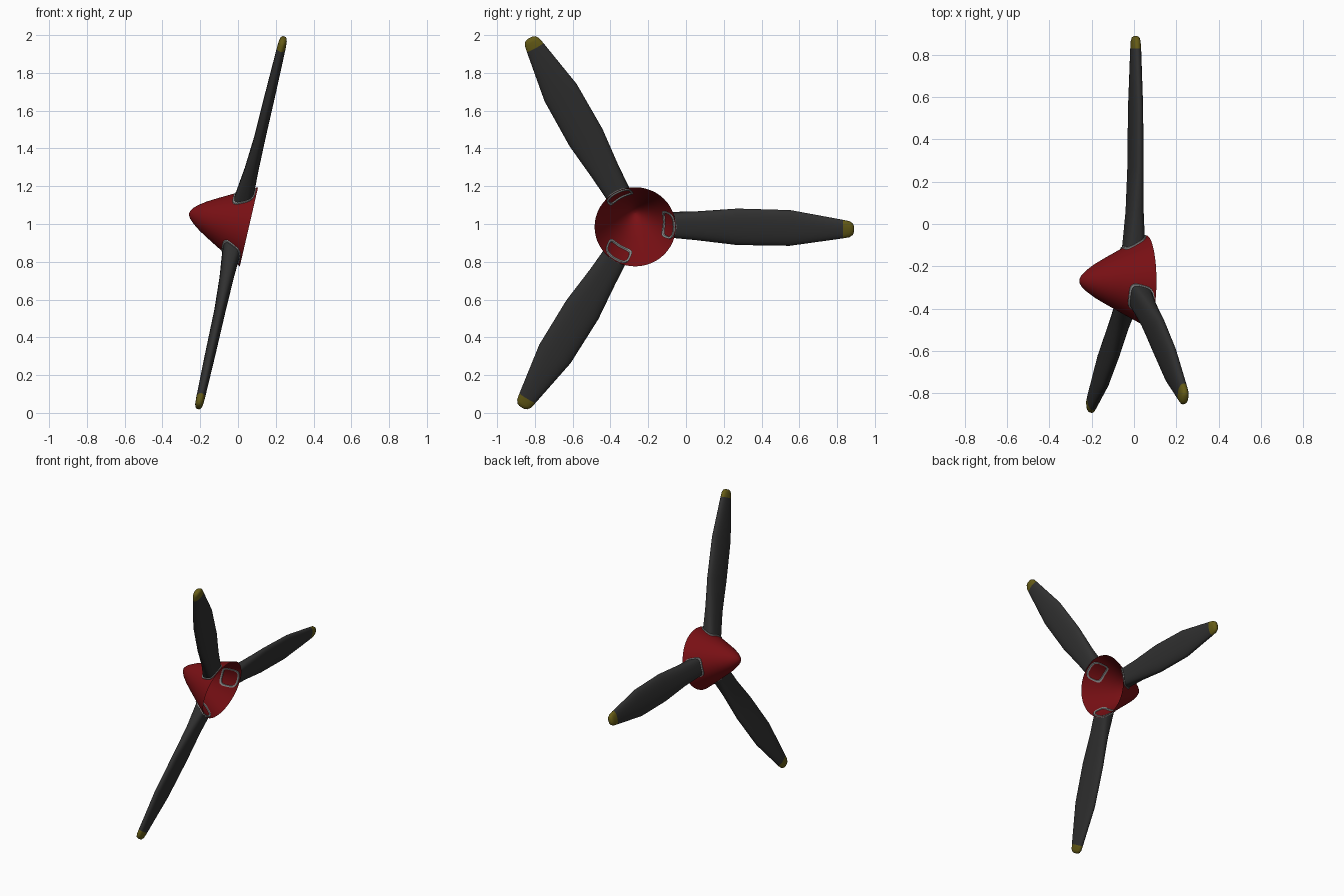
import bpy, bmesh, math
from mathutils import Vector

if "Cube" in bpy.data.objects:
    bpy.data.objects.remove(bpy.data.objects["Cube"])

TILT = math.radians(13.0)
BASE = Vector((0.058, -0.269, 0.985))          # centre of the spinner's open back rim
AX = Vector((-math.cos(TILT), 0, math.sin(TILT)))   # spin axis, pointing to the nose
UP = Vector((math.sin(TILT), 0, math.cos(TILT)))
SIDE = Vector((0, 1, 0))
N = 32                                          # points around a blade section

# spinner profile: (distance from rim, radius)
PROFILE = [(-0.01, 0.22), (0, 0.215), (0.1, 0.163), (0.2, 0.108), (0.25, 0.079),
           (0.29, 0.05), (0.312, 0.029), (0.322, 0.013), (0.325, 0.0005)]


def material(name, rgb):
    m = bpy.data.materials.new(name)
    m.diffuse_color = (*rgb, 1)
    m.use_nodes = True
    m.node_tree.nodes["Principled BSDF"].inputs["Base Color"].default_value = m.diffuse_color
    return m


RED = material("spinner red", (0.19, 0.005, 0.007))
BLACK = material("blade charcoal", (0.03, 0.03, 0.03))
YELLOW = material("tip yellow", (0.13, 0.105, 0.008))
GREY = material("collar grey", (0.28, 0.28, 0.28))


def cone_radius(s):
    for (s0, r0), (s1, r1) in zip(PROFILE, PROFILE[1:]):
        if s <= s1:
            return r0 + (r1 - r0) * (s - s0) / (s1 - s0)
    return 0


def loft(name, loops, mats, cap=False, closed=False, tip_from=None):
    """Skin a series of equal loops into one object."""
    bm = bmesh.new()
    rings = [[bm.verts.new(p) for p in loop] for loop in loops]
    pairs = list(zip(rings, rings[1:])) + ([(rings[-1], rings[0])] if closed else [])
    for k, (a, b) in enumerate(pairs):
        for i in range(len(a)):
            j = (i + 1) % len(a)
            f = bm.faces.new((a[i], a[j], b[j], b[i]))
            f.material_index = int(tip_from is not None and k >= tip_from)
    if cap:
        bm.faces.new(rings[-1]).material_index = len(mats) - 1
    bmesh.ops.recalc_face_normals(bm, faces=bm.faces[:])
    me = bpy.data.meshes.new(name)
    bm.to_mesh(me)
    bm.free()
    for m in mats:
        me.materials.append(m)
    ob = bpy.data.objects.new(name, me)
    bpy.context.collection.objects.link(ob)
    bpy.context.view_layer.objects.active = ob
    ob.select_set(True)
    bpy.ops.object.shade_smooth_by_angle(angle=math.radians(40))
    ob.select_set(False)
    return ob


def section(chord, thick, power):
    """Superellipse section as (tangential, axial) offsets."""
    pts = []
    for i in range(N):
        a = 2 * math.pi * i / N
        c, s = math.cos(a), math.sin(a)
        pts.append((math.copysign(abs(c) ** (2 / power), c) * chord / 2,
                    math.copysign(abs(s) ** (2 / power), s) * thick / 2))
    return pts


# spinner: open shell turned about the axis
spin = []
for s, r in PROFILE[1:]:
    spin.append([BASE + AX * s + (SIDE * math.cos(t) + UP * math.sin(t)) * r
                 for t in (2 * math.pi * i / 48 for i in range(48))])
loft("spinner", spin, [RED], cap=True)

# blade stations: radius, chord, thickness, axial centre, section power
STATIONS = [(0.33, 0.155, 0.075, 0.055, 2.6), (0.54, 0.198, 0.06, 0.05, 2.3),
            (0.82, 0.194, 0.055, 0.048, 2.3), (1.1, 0.1, 0.046, 0.046, 2.3),
            (1.135, 0.086, 0.042, 0.046, 2.3), (1.152, 0.062, 0.034, 0.046, 2.2),
            (1.158, 0.035, 0.018, 0.046, 2.0)]

for n in range(3):
    ang = math.radians(-1.2 + 120 * n)
    out = SIDE * math.cos(ang) + UP * math.sin(ang)
    tan = UP * math.cos(ang) - SIDE * math.sin(ang)

    def root(grow, lift):
        """Section loop laid onto the spinner surface."""
        loop = []
        for v, w in section(0.13 + grow, 0.098 + grow, 3.6):
            s = 0.062 + w
            r = math.sqrt(max(cone_radius(s) ** 2 - v * v, 0)) + lift
            loop.append(BASE + AX * s + tan * v + out * r)
        return loop

    loops = [root(0, -0.002)]
    for r, c, t, s0, p in STATIONS:
        loops.append([BASE + AX * (s0 + w) + tan * v + out * r for v, w in section(c, t, p)])
    loft(f"blade_{n + 1}", loops, [BLACK, YELLOW], cap=True, tip_from=4)

    # grey collar around the blade root, showing on both sides of the shell
    loft(f"blade_collar_{n + 1}",
         [root(-0.008, -0.007), root(0.012, -0.007), root(0.012, 0.007), root(-0.008, 0.007)],
         [GREY], closed=True)
